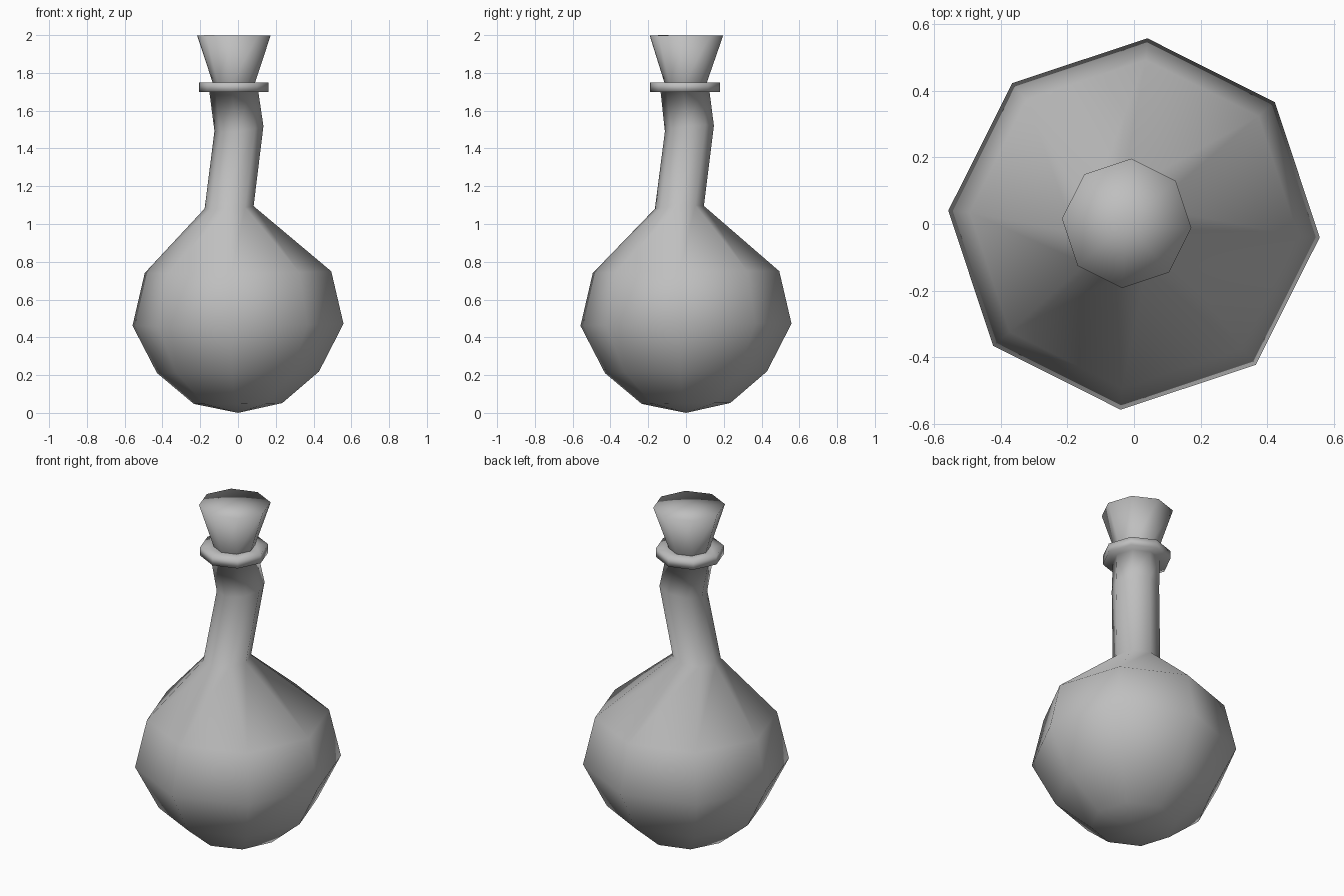
import bpy, bmesh, math

if "Cube" in bpy.data.objects:
    bpy.data.objects.remove(bpy.data.objects["Cube"])

SIDES = 8
TURN = math.radians(-4.1)

grey = bpy.data.materials.new("plain grey")
grey.diffuse_color = (0.52, 0.52, 0.52, 1)
grey.use_nodes = True
grey.node_tree.nodes["Principled BSDF"].inputs["Base Color"].default_value = grey.diffuse_color


def add_ring(bm, cx, cy, z, r, tilt):
    """Octagonal loop; its plane leans by the slope tilt along x and y."""
    loop = []
    for i in range(SIDES):
        a = TURN + math.tau * i / SIDES
        dx, dy = r * math.cos(a), r * math.sin(a)
        loop.append(bm.verts.new((cx + dx, cy + dy, z + tilt * (dx + dy))))
    return loop


def loft(name, rings, bottom=None, top=None):
    """Skin a stack of loops, with optional fan caps at either end."""
    bm = bmesh.new()
    loops = [add_ring(bm, *ring) for ring in rings]
    for low, high in zip(loops, loops[1:]):
        for i in range(SIDES):
            j = (i + 1) % SIDES
            bm.faces.new((low[i], low[j], high[j], high[i]))
    for point, loop, flip in ((bottom, loops[0], True), (top, loops[-1], False)):
        if point:
            tip = bm.verts.new(point)
            for i in range(SIDES):
                a, b = loop[i], loop[(i + 1) % SIDES]
                bm.faces.new((b, a, tip) if flip else (a, b, tip))
    for face in bm.faces:
        face.smooth = True
    mesh = bpy.data.meshes.new(name)
    bm.to_mesh(mesh)
    bm.free()
    mesh.materials.append(grey)
    obj = bpy.data.objects.new(name, mesh)
    bpy.context.collection.objects.link(obj)
    return obj


# Round bulb, crooked neck and lip: centre x, centre y, height, radius, tilt
loft("bottle", [
    (0, 0, 0.05, 0.235, 0.01),
    (0, 0, 0.215, 0.43, 0.01),
    (0, 0, 0.467, 0.56, 0.01),
    (0, 0, 0.745, 0.495, 0.01),
    (-0.047, -0.035, 1.088, 0.13, 0.055),
    (0.005, 0.018, 1.505, 0.13, 0.11),
    (-0.022, -0.005, 1.70, 0.13, 0),
    (-0.022, -0.005, 1.70, 0.185, 0),
    (-0.022, -0.005, 1.75, 0.185, 0),
    (-0.022, -0.002, 1.75, 0.113, 0),
], bottom=(0, 0, 0))

# Flared stopper with a flat top
loft("stopper", [
    (-0.022, -0.002, 1.75, 0.113, 0),
    (-0.022, 0.002, 1.998, 0.195, -0.005),
], top=(-0.022, 0.002, 1.998))
